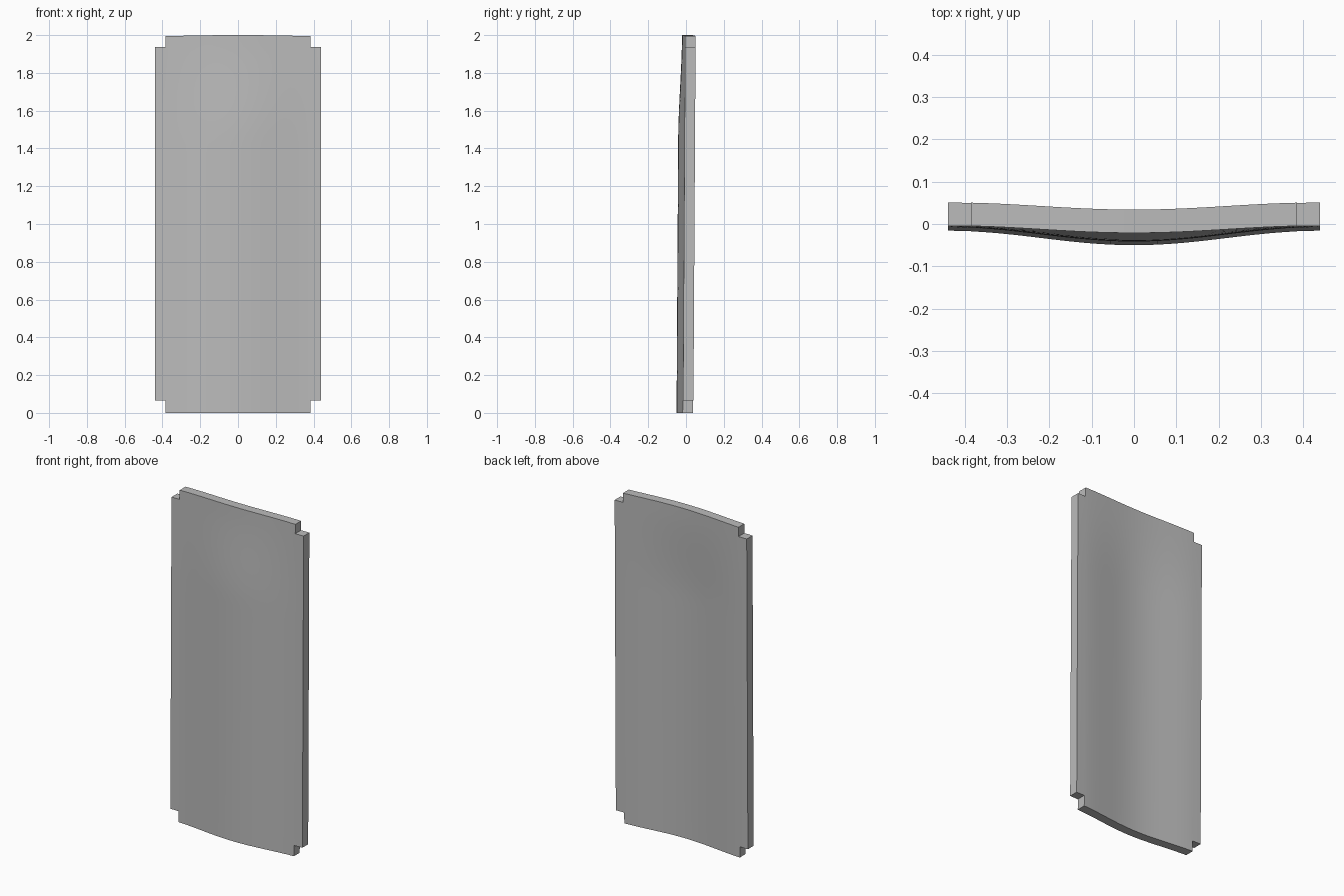
import bpy, bmesh, math

cube = bpy.data.objects.get("Cube")
if cube:
    bpy.data.objects.remove(cube, do_unlink=True)

HALF_W, NOTCH_X = 0.44, 0.385
NOTCH_LOW, NOTCH_HIGH, HEIGHT = 0.065, 1.938, 2.0
THICK = 0.055

mat = bpy.data.materials.new("plain grey")
mat.use_nodes = True
grey = (0.5, 0.5, 0.5, 1)
mat.diffuse_color = grey
mat.node_tree.nodes["Principled BSDF"].inputs["Base Color"].default_value = grey


def spread(a, b, n):
    return [a + (b - a) * i / n for i in range(n + 1)]


def front_y(x, z):
    """Bowed front surface, flattening toward the top edge."""
    edge = -0.016 + 0.006 * z
    t = min(max((z - 1.45) / (HEIGHT - 1.45), 0), 1)
    depth = 0.034 - 0.017 * t * t * (3 - 2 * t)
    return edge - depth * 0.5 * (1 + math.cos(math.pi * x / HALF_W))


# Panel outline: a grid with its four corner cells left out
xs = [-HALF_W] + spread(-NOTCH_X, NOTCH_X, 28) + [HALF_W]
zs = [0] + spread(NOTCH_LOW, NOTCH_HIGH, 40) + [HEIGHT]
bm = bmesh.new()
grid = {}


def vert(i, k):
    if (i, k) not in grid:
        x, z = xs[i], zs[k]
        y = front_y(x, z)
        if k == len(zs) - 1:  # slight crown on the top edge
            z -= 0.006 * (x / NOTCH_X) ** 2
        grid[i, k] = bm.verts.new((x, y, z))
    return grid[i, k]


last_x, last_z = len(xs) - 2, len(zs) - 2
for i in range(last_x + 1):
    for k in range(last_z + 1):
        if i in (0, last_x) and k in (0, last_z):
            continue
        bm.faces.new([vert(i, k), vert(i + 1, k), vert(i + 1, k + 1), vert(i, k + 1)])

# Thickness: back surface follows the front
front = list(bm.faces)
back = bmesh.ops.extrude_face_region(bm, geom=front, use_keep_orig=True)
bmesh.ops.translate(bm, vec=(0, THICK, 0),
                    verts=[v for v in back["geom"] if isinstance(v, bmesh.types.BMVert)])
bmesh.ops.recalc_face_normals(bm, faces=bm.faces)

mesh = bpy.data.meshes.new("curved_panel")
bm.to_mesh(mesh)
bm.free()
mesh.materials.append(mat)
panel = bpy.data.objects.new("curved_panel", mesh)
bpy.context.collection.objects.link(panel)
bpy.context.view_layer.objects.active = panel
panel.select_set(True)
bpy.ops.object.shade_smooth_by_angle(angle=math.radians(30))
